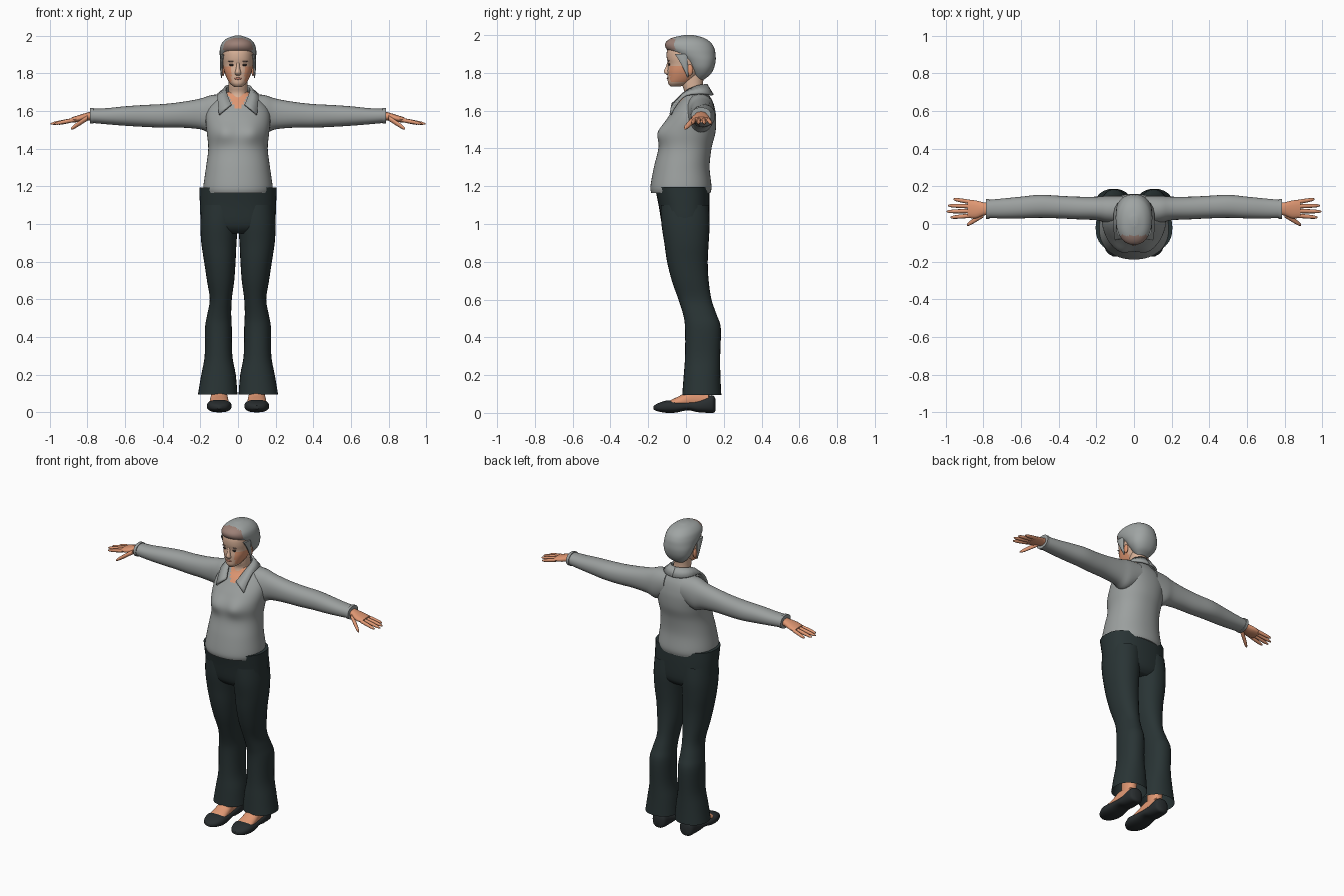
import bpy, bmesh, math
from mathutils import Vector


def mat(name, r, g, b):
    m = bpy.data.materials.new(name)
    m.diffuse_color = (r, g, b, 1)
    return m


SHIRT = mat("shirt grey", .33, .35, .345)
TROUSER = mat("trouser charcoal", .022, .034, .035)
SKIN = mat("warm skin", .74, .31, .17)
PALE = mat("pale skin", .70, .45, .32)
HAIR = mat("hair grey", .35, .375, .37)
TINT = mat("hair brown tint", .33, .215, .18)
SHOE = mat("shoe black", .022, .027, .029)
DARK = mat("eye dark", .03, .022, .02)
LIP = mat("lip rose", .50, .19, .13)


def finish(name, bm, mats, rule=None, mirror=False, solid=0):
    bmesh.ops.recalc_face_normals(bm, faces=bm.faces)
    if rule:
        for f in bm.faces:
            f.material_index = rule(f.calc_center_median())
    me = bpy.data.meshes.new(name)
    bm.to_mesh(me)
    bm.free()
    ob = bpy.data.objects.new(name, me)
    bpy.context.collection.objects.link(ob)
    for m in mats:
        me.materials.append(m)
    if solid:
        s = ob.modifiers.new("thickness", 'SOLIDIFY')
        s.thickness = solid
        s.offset = 0
    if mirror:
        ob.modifiers.new("mirror", 'MIRROR').use_bisect_axis[0] = False
    bpy.context.view_layer.objects.active = ob
    ob.select_set(True)
    bpy.ops.object.shade_smooth_by_angle(angle=math.radians(50))
    ob.select_set(False)
    return ob


def smooth_rows(rows, n):
    """Catmull-Rom interpolation of section rows."""
    out = []
    for i in range(len(rows) - 1):
        p0, p1, p2, p3 = (rows[max(i - 1, 0)], rows[i], rows[i + 1],
                          rows[min(i + 2, len(rows) - 1)])
        for k in range(n):
            t = k / n
            out.append([.5 * (2 * b + (c - a) * t + (2 * a - 5 * b + 4 * c - d) * t * t
                              + (3 * b - a - 3 * c + d) * t ** 3)
                        for a, b, c, d in zip(p0, p1, p2, p3)])
    return out + [list(rows[-1])]


def loft(name, axis, rows, mats, n=4, seg=28, power=2.2, caps=True,
         shape=None, **kw):
    """Rows are (position, a0, a1, b0, b1) or centred (position, half_a, b0, b1)."""
    rows = [r if len(r) == 5 else (r[0], -r[1], r[1], r[2], r[3]) for r in rows]
    bm, rings = bmesh.new(), []
    for t, a0, a1, b0, b1 in smooth_rows(rows, n):
        ring = []
        for k in range(seg):
            w = 2 * math.pi * k / seg
            c, s = math.cos(w), math.sin(w)
            a = (a0 + a1) / 2 + (a1 - a0) / 2 * math.copysign(abs(c) ** (2 / power), c)
            b = (b0 + b1) / 2 + (b1 - b0) / 2 * math.copysign(abs(s) ** (2 / power), s)
            co = Vector({'x': (t, a, b), 'y': (a, t, b), 'z': (a, b, t)}[axis])
            ring.append(bm.verts.new(shape(co) if shape else co))
        rings.append(ring)
    for r, q in zip(rings, rings[1:]):
        for k in range(seg):
            j = (k + 1) % seg
            bm.faces.new((r[k], r[j], q[j], q[k]))
    if caps:
        bm.faces.new(rings[0])
        bm.faces.new(rings[-1])
    return finish(name, bm, mats, **kw)


def ball(name, loc, size, m, mirror=True):
    bm = bmesh.new()
    bmesh.ops.create_uvsphere(bm, u_segments=14, v_segments=8, radius=1)
    for v in bm.verts:
        v.co = Vector(loc) + Vector([c * s for c, s in zip(v.co, size)])
    return finish(name, bm, [m], mirror=mirror)


def bust(co):
    if co.y < 0:
        d = ((abs(co.x) - .075) / .05) ** 2 + ((co.z - 1.485) / .055) ** 2
        co.y -= .018 * math.exp(-d)
    return co


# Shirt body with the open neckline showing skin
loft("shirt_body", 'z', [
    (1.165, .180, -.184, .13), (1.2, .184, -.188, .135), (1.3, .170, -.17, .125),
    (1.4, .158, -.146, .135), (1.48, .165, -.142, .155), (1.55, .172, -.105, .16),
    (1.6, .165, -.07, .155), (1.64, .14, -.04, .145), (1.67, .105, -.015, .13),
    (1.7, .062, 0, .11)], [SHIRT, SKIN], n=6, seg=64, shape=bust,
    rule=lambda c: int(c.y < .03 and c.z > 1.6 and abs(c.x) < (c.z - 1.595) * .6))

# Sleeves and cuffs
loft("sleeve", 'x', [
    (.06, .0, .15, 1.52, 1.69), (.14, .005, .15, 1.485, 1.685),
    (.2, .02, .145, 1.503, 1.666), (.3, .025, .145, 1.512, 1.648),
    (.4, .03, .15, 1.512, 1.637), (.5, .033, .155, 1.516, 1.632),
    (.6, .03, .145, 1.522, 1.625), (.7, .03, .135, 1.53, 1.615),
    (.775, .032, .128, 1.537, 1.612)], [SHIRT], mirror=True)
loft("cuff", 'x', [(.768, .027, .133, 1.533, 1.617), (.786, .027, .133, 1.533, 1.617)],
     [SHIRT], n=1, mirror=True)

# Folded collar: an inner and an outer edge joined as a strip
inner = [(.035, -.072, 1.635), (.05, -.035, 1.67), (.062, .005, 1.705),
         (.062, .06, 1.73), (.035, .098, 1.737), (0, .108, 1.738)]
outer = [(.10, -.082, 1.58), (.105, -.05, 1.635), (.108, .0, 1.682),
         (.098, .085, 1.69), (.055, .13, 1.685), (0, .142, 1.682)]
bm = bmesh.new()
a, b = ([bm.verts.new(r[:3]) for r in smooth_rows(e, 3)] for e in (inner, outer))
for i in range(len(a) - 1):
    bm.faces.new((a[i], b[i], b[i + 1], a[i + 1]))
finish("collar", bm, [SHIRT], mirror=True, solid=.012)

# Trousers: seat and flared legs
loft("trouser_seat", 'z', [
    (.95, .12, -.09, .09), (.99, .19, -.125, .12), (1.1, .202, -.145, .125),
    (1.195, .204, -.165, .122)], [TROUSER], power=2.4)
loft("trouser_leg", 'z', [
    (1.1, -.01, .195, -.135, .12), (1.0, .0, .2, -.13, .125),
    (.9, .008, .195, -.115, .12), (.8, .013, .18, -.1, .115),
    (.7, .02, .165, -.075, .12), (.6, .033, .15, -.04, .135),
    (.52, .036, .163, -.015, .162), (.45, .033, .175, -.005, .184),
    (.3, .03, .177, -.005, .181), (.2, .012, .195, -.012, .182),
    (.095, .003, .213, -.02, .187)], [TROUSER], caps=False, mirror=True)

# Feet and shoes
loft("ankle", 'z', [(.03, .06, .14, .02, .13), (.12, .062, .138, .02, .125),
                    (.3, .058, .142, .03, .14)], [SKIN], mirror=True)
loft("foot", 'y', [
    (-.12, .065, .135, .02, .045), (-.08, .048, .152, .02, .068),
    (-.03, .05, .15, .02, .092), (.03, .055, .145, .02, .125),
    (.12, .062, .138, .02, .11)], [SKIN], mirror=True)
loft("shoe", 'y', [
    (-.172, .088, .112, .018, .036), (-.15, .056, .144, .008, .05),
    (-.10, .036, .164, .0, .066), (-.05, .036, .164, .002, .062),
    (.01, .044, .156, .014, .06), (.06, .048, .152, .004, .068),
    (.12, .05, .15, 0, .09), (.145, .058, .142, 0, .092),
    (.155, .08, .12, .01, .075)], [SHOE], power=2.5, mirror=True)

# Hands
loft("palm", 'x', [
    (.76, .05, .11, 1.55, 1.6), (.80, .045, .115, 1.55, 1.592),
    (.84, .03, .125, 1.543, 1.58), (.885, .033, .128, 1.538, 1.566)],
    [SKIN], seg=16, mirror=True)


def finger(name, p, q, r):
    p, q = Vector(p), Vector(q)
    rows = []
    for t, k in ((0, 1), (.5, .95), (.85, .75), (1, .3)):
        c = p.lerp(q, t)
        rows.append((c.x, c.y - r * k, c.y + r * k, c.z - r * k, c.z + r * k))
    loft(name, 'x', rows, [SKIN], n=2, seg=10, power=2, mirror=True)


for nm, y0, y1, x1 in (("index", .044, .035, .975), ("middle", .069, .066, .995),
                       ("ring", .094, .098, .988), ("little", .117, .132, .96)):
    finger(nm + "_finger", (.87, y0, 1.553), (x1, y1, 1.532), .0115)
finger("thumb", (.80, .05, 1.563), (.888, -.006, 1.505), .015)

# Neck and head
loft("neck", 'z', [(1.63, .06, -.035, .1), (1.69, .052, -.008, .097),
                   (1.74, .05, -.02, .09), (1.82, .052, -.02, .1)], [PALE])
loft("head", 'z', [
    (1.728, .02, -.082, -.03), (1.745, .042, -.095, .02), (1.775, .06, -.097, .06),
    (1.81, .073, -.098, .085), (1.845, .079, -.095, .1), (1.88, .083, -.102, .11),
    (1.92, .083, -.1, .12), (1.955, .068, -.08, .1), (1.975, .03, -.03, .05)],
    [PALE, SKIN], seg=40, power=2.25,
    rule=lambda c: int(abs(c.x) > .036 and 1.75 < c.z < 1.84 and c.y < .02))
loft("nose", 'z', [(1.788, .01, -.1, -.08), (1.8, .017, -.115, -.08),
                   (1.812, .014, -.117, -.08), (1.83, .01, -.108, -.08),
                   (1.86, .008, -.098, -.08)], [PALE], seg=14, power=2)
ball("eye", (.034, -.088, 1.845), (.014, .006, .006), DARK)
ball("eyebrow", (.036, -.092, 1.864), (.018, .006, .003), TINT)
ball("lips", (0, -.096, 1.772), (.021, .006, .006), LIP, False)
ball("ear", (.08, .02, 1.815), (.009, .018, .03), SKIN)

# Swept-back hair with a brownish front
loft("hair", 'z', [
    (1.765, .035, .05, .095), (1.79, .062, .035, .128), (1.825, .084, .012, .148),
    (1.865, .094, -.02, .157), (1.9, .097, -.07, .156), (1.93, .096, -.106, .15),
    (1.96, .086, -.108, .132), (1.985, .06, -.075, .095), (2.0, .018, -.01, .04)],
    [HAIR, TINT], n=5, seg=40, rule=lambda c: int(c.y < -.06))
loft("side_lock", 'z', [(1.775, .086, .09, .008, .013), (1.81, .082, .094, -.008, .012),
                        (1.86, .078, .096, -.035, .01), (1.9, .07, .093, -.06, .01)],
     [HAIR], seg=10, mirror=True)
